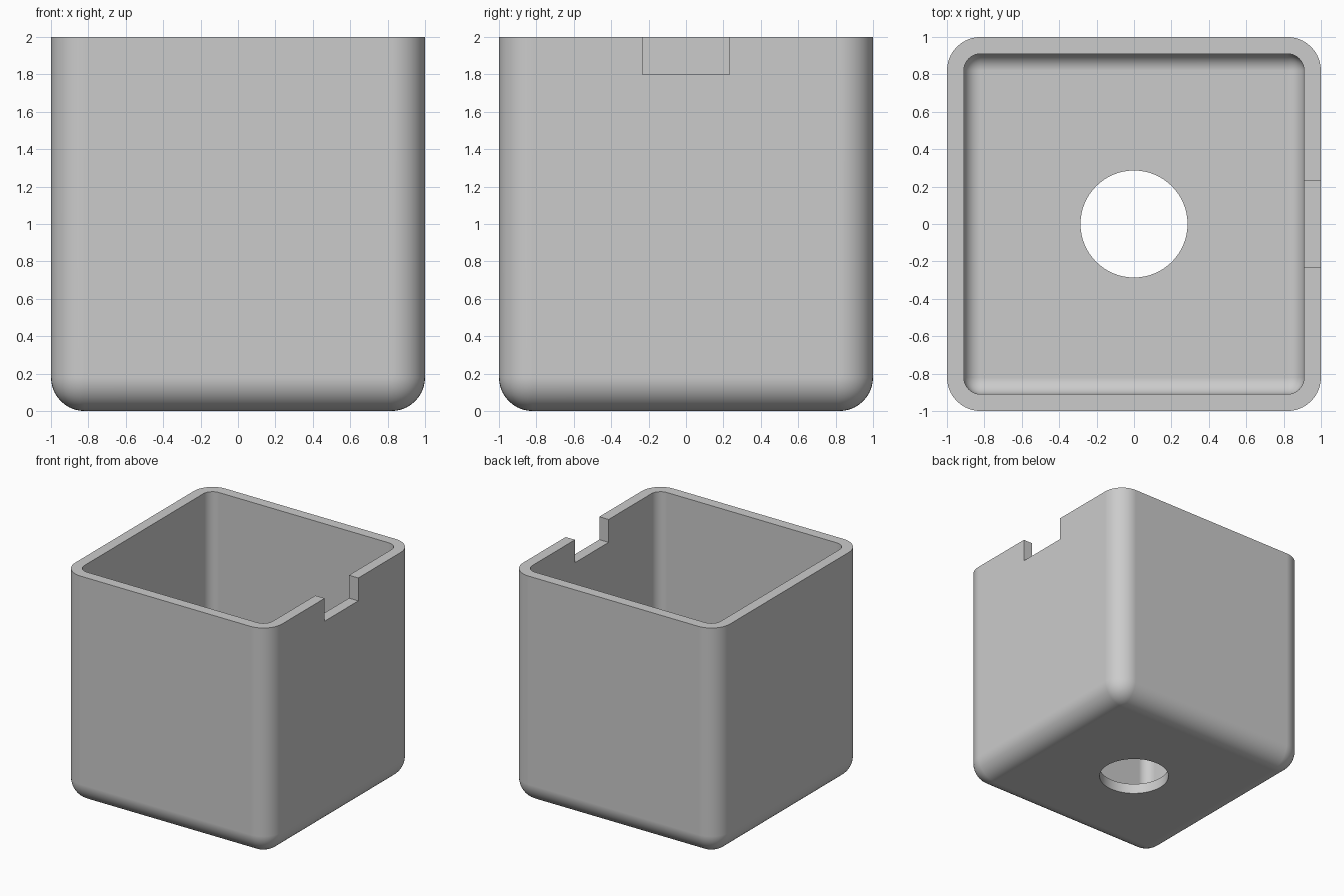
import bpy, bmesh, math
from mathutils import Matrix

cube = bpy.data.objects.get("Cube")
if cube:
    bpy.data.objects.remove(cube, do_unlink=True)

HALF, WALL, HEIGHT = 1.0, 0.09, 2.0
OUTER_RADIUS, INNER_RADIUS = 0.18, 0.09

grey = bpy.data.materials.new("light grey")
grey.use_nodes = True
colour = (0.6, 0.6, 0.6, 1)
grey.diffuse_color = colour
grey.node_tree.nodes["Principled BSDF"].inputs["Base Color"].default_value = colour


def add_object(name, bm):
    mesh = bpy.data.meshes.new(name)
    bm.to_mesh(mesh)
    bm.free()
    mesh.materials.append(grey)
    obj = bpy.data.objects.new(name, mesh)
    bpy.context.collection.objects.link(obj)
    return obj


def box(bm, lo, hi):
    size = [b - a for a, b in zip(lo, hi)]
    mid = [(a + b) / 2 for a, b in zip(lo, hi)]
    bmesh.ops.create_cube(bm, size=1, matrix=Matrix.Translation(mid) @ Matrix.Diagonal((*size, 1)))


def rounded_block(name, half, bottom, top, radius):
    """Block with every edge rounded except those around its top."""
    bm = bmesh.new()
    box(bm, (-half, -half, bottom), (half, half, top))
    edges = [e for e in bm.edges if min(v.co.z for v in e.verts) < bottom + 0.01]
    bmesh.ops.bevel(bm, geom=edges, offset=radius, segments=10, profile=0.5, affect='EDGES')
    return add_object(name, bm)


# Outer shell and the cavity that hollows it
shell = rounded_block("planter_box", HALF, 0, HEIGHT, OUTER_RADIUS)
cavity = rounded_block("cavity_cutter", HALF - WALL, WALL, HEIGHT + 0.3, INNER_RADIUS)

# Round hole through the floor
bm = bmesh.new()
bmesh.ops.create_cone(bm, cap_ends=True, segments=64, radius1=0.286, radius2=0.286, depth=0.6)
hole = add_object("floor_hole_cutter", bm)

# Notch in the rim of the left wall
bm = bmesh.new()
box(bm, (0.8, -0.232, 1.8), (1.2, 0.232, 2.2))
notch = add_object("rim_notch_cutter", bm)

cutters = [cavity, hole, notch]
bpy.context.view_layer.objects.active = shell
for cutter in cutters:
    cutter.hide_render = True
    mod = shell.modifiers.new(cutter.name, 'BOOLEAN')
    mod.operation, mod.solver, mod.object = 'DIFFERENCE', 'EXACT', cutter
    bpy.ops.object.modifier_apply(modifier=mod.name)
for cutter in cutters:
    bpy.data.objects.remove(cutter, do_unlink=True)

# Smooth fillets, crisp rim and flat walls
bpy.ops.object.select_all(action='DESELECT')
shell.select_set(True)
bpy.ops.object.shade_smooth_by_angle(angle=math.radians(30))
normals = shell.modifiers.new("flat_walls", 'WEIGHTED_NORMAL')
normals.keep_sharp = True
